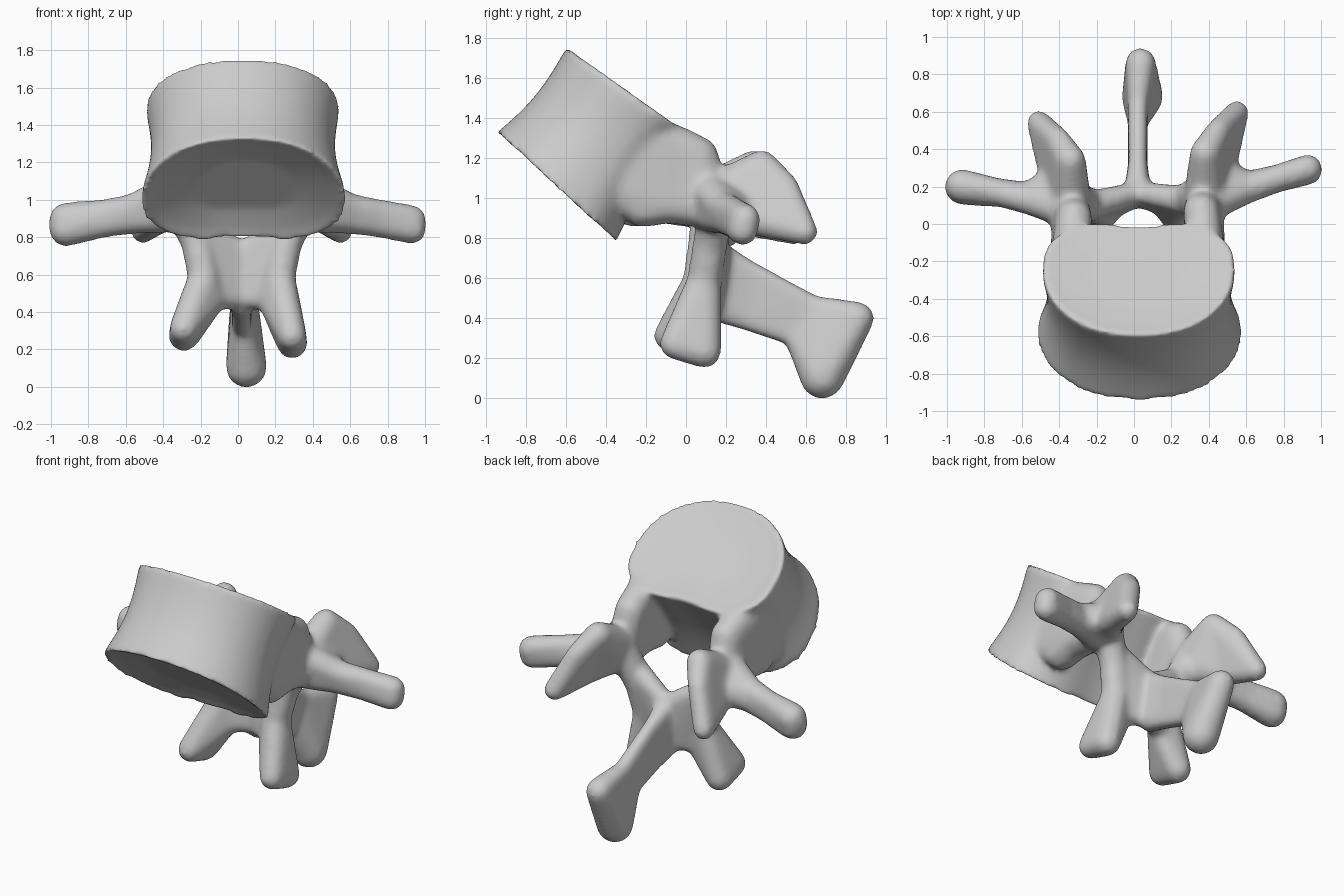
import bpy, bmesh, math
from mathutils import Vector

cube = bpy.data.objects.get("Cube")
if cube:
    bpy.data.objects.remove(cube, do_unlink=True)

MID = 0.02      # slightly off-centre symmetry plane
bm = bmesh.new()

# Unit ball used to round every hull
ball = bmesh.new()
bmesh.ops.create_icosphere(ball, subdivisions=2, radius=1)
BALL = [v.co.copy() for v in ball.verts]
ball.free()


def hull(balls, side=1):
    """Convex solid wrapped around balls (x, y, z, radius)."""
    verts = []
    for x, y, z, r in balls:
        centre = Vector((MID + side * x, y + 0.05 * side * x, z))
        verts += [bm.verts.new(centre + p * r) for p in BALL]
    bmesh.ops.convex_hull(bm, input=verts)
    loose = [v for v in verts if v.is_valid and not v.link_faces]
    bmesh.ops.delete(bm, geom=loose, context='VERTS')


def chain(*groups, side=1):
    """Hull each neighbouring pair of ball groups."""
    for a, b in zip(groups, groups[1:]):
        hull(a + b, side)


# Vertebral body: kidney-shaped loft with a waist and dished end plates
SEG = 80
LOW_FRONT, LOW_BACK = Vector((0.03, -0.95, 1.325)), Vector((0.03, -0.325, 0.75))
TOP_FRONT, TOP_BACK = Vector((0.025, -0.595, 1.76)), Vector((0.025, 0.04, 1.31))
NORMAL = Vector((0, 0.67, 0.74))


def body_ring(t, scale, width, push=0):
    front, back = LOW_FRONT.lerp(TOP_FRONT, t), LOW_BACK.lerp(TOP_BACK, t)
    centre, half = (front + back) / 2, (back - front) / 2
    ring = []
    for i in range(SEG):
        a = math.tau * i / SEG
        c, s = math.cos(a), math.sin(a)
        x = math.copysign(abs(c) ** 0.9, c)
        if s < 0:
            v = 0.12 + 1.12 * s
        else:
            v = 0.12 + 0.88 * s ** 0.7 - 0.13 * math.exp(-(x / 0.4) ** 2)
        p = centre + half * v * scale + NORMAL * push
        ring.append(bm.verts.new(p + Vector((x * width * scale, 0, 0))))
    return ring


rings = [body_ring(0, 0.5, 0.55, 0.06), body_ring(0, 0.85, 0.55, 0.025), body_ring(0, 1, 0.55)]
for k in range(1, 8):
    t = k / 8
    rings.append(body_ring(t, 1 - 0.08 * math.sin(math.pi * t), 0.55 - 0.03 * t))
rings += [body_ring(1, 1, 0.52), body_ring(1, 0.85, 0.52, -0.015), body_ring(1, 0.5, 0.52, -0.03)]
for a, b in zip(rings, rings[1:]):
    for i in range(SEG):
        j = (i + 1) % SEG
        bm.faces.new((a[i], a[j], b[j], b[i]))
bm.faces.new(rings[0][::-1])
bm.faces.new(rings[-1])

for side in (-1, 1):
    # Pedicle, flaring into the body
    chain([(0.36, -0.24, 0.95, 0.1), (0.37, -0.36, 1.05, 0.1), (0.36, -0.2, 1.31, 0.11)],
          [(0.36, -0.1, 0.98, 0.11), (0.35, -0.05, 1.26, 0.1)],
          [(0.34, 0.05, 1.21, 0.1), (0.36, 0.12, 0.94, 0.1)], side=side)
    # Transverse process with a broad root
    tip_x, tip_r = 0.925 - 0.015 * side, 0.087 - 0.007 * side
    chain([(0.4, 0.1, 1.03, 0.1), (0.4, 0.12, 0.92, 0.1), (0.44, 0.25, 0.95, 0.09)],
          [(0.58, 0.16, 0.95, 0.085), (0.58, 0.17, 0.9, 0.085)],
          [(0.74, 0.205, 0.93, 0.075), (0.74, 0.205, 0.87, 0.075)],
          [(tip_x, 0.25, 0.895, tip_r), (tip_x, 0.24, 0.84, tip_r)], side=side)
    # Superior articular process
    chain([(0.36, 0.17, 1.04, 0.11), (0.36, 0.18, 0.95, 0.1)],
          [(0.36, 0.36, 1.16, 0.085), (0.46, 0.34, 0.89, 0.085)],
          [(0.43, 0.48, 1.06, 0.065), (0.53, 0.57, 0.83, 0.067)], side=side)
    # Inferior articular process
    foot = 0.29 - 0.02 * side
    chain([(0.34, 0.15, 1.0, 0.1)], [(0.24, 0.11, 0.78, 0.09)],
          [(0.2, 0.08, 0.58, 0.09), (0.15, 0.08, 0.47, 0.07)],
          [(foot, -0.07, 0.29 - 0.02 * side, 0.08),
           (foot, 0.08, 0.25 - 0.02 * side, 0.085)], side=side)
    # Lamina, sloping from the arch to the midline
    hull([(0, 0.17, 0.72, 0.06), (0, 0.15, 0.48, 0.06),
          (0.26, 0.11, 0.86, 0.08), (0.16, 0.09, 0.47, 0.065)], side)

# Spinous process, thin blade with a thick tip
chain([(0, 0.19, 0.7, 0.07), (0, 0.18, 0.44, 0.07)],
      [(0, 0.32, 0.64, 0.05), (0, 0.3, 0.39, 0.055)],
      [(0, 0.64, 0.46, 0.055), (0, 0.54, 0.31, 0.055)],
      [(0.015, 0.86, 0.4, 0.085), (0.025, 0.68, 0.105, 0.115)])

bmesh.ops.recalc_face_normals(bm, faces=bm.faces)
mesh = bpy.data.meshes.new("vertebra_bone")
bm.to_mesh(mesh)
bm.free()
bone = bpy.data.objects.new("vertebra_bone", mesh)
bpy.context.collection.objects.link(bone)

# Fuse the parts into one soft surface
fuse = bone.modifiers.new("fuse", 'REMESH')
fuse.mode = 'VOXEL'
fuse.voxel_size = 0.016
fuse.use_smooth_shade = True
soften = bone.modifiers.new("soften", 'SMOOTH')
soften.factor = 0.5
soften.iterations = 20

# Bone colour
grey = bpy.data.materials.new("bone_grey")
grey.use_nodes = True
colour = (0.6, 0.6, 0.6, 1)
grey.diffuse_color = colour
grey.node_tree.nodes["Principled BSDF"].inputs["Base Color"].default_value = colour
mesh.materials.append(grey)
